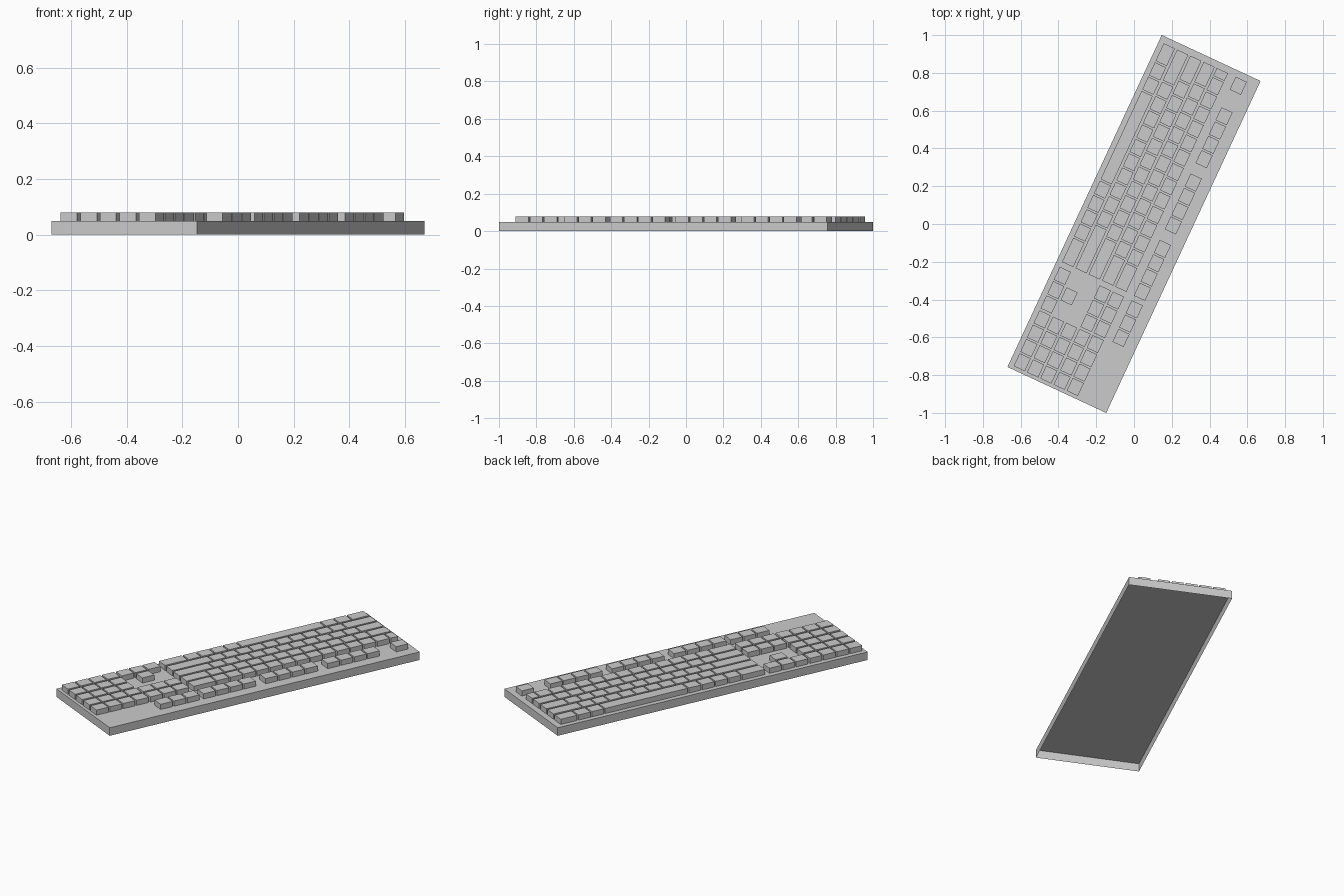
import bpy, bmesh
from math import radians
from mathutils import Matrix

if "Cube" in bpy.data.objects:
    bpy.data.objects.remove(bpy.data.objects["Cube"])

TURN = Matrix.Rotation(radians(245.06), 4, 'Z')
BASE_TOP, KEY_TOP = 0.048, 0.079
U = 0.0835                      # key pitch along a row
GAP, DEPTH = 0.0085, 0.065      # gap between keys, key depth
ROWS = [-0.228, -0.150, -0.073, 0.005, 0.082]
FUNCTION_ROW = 0.192
LEFT, RIGHT = -0.938, 0.347     # ends of the main key block


def add_box(bm, x0, x1, y0, y1, z0, z1):
    """Box without its hidden underside."""
    m = Matrix.Translation(((x0 + x1) / 2, (y0 + y1) / 2, (z0 + z1) / 2)) \
        @ Matrix.Diagonal((x1 - x0, y1 - y0, z1 - z0, 1))
    verts = bmesh.ops.create_cube(bm, size=1, matrix=m)['verts']
    faces = {f for v in verts for f in v.link_faces}
    under = [f for f in faces if f.calc_center_median().z < z0 + 1e-5]
    bmesh.ops.delete(bm, geom=under, context='FACES_ONLY')


def finish(bm, name):
    bmesh.ops.transform(bm, matrix=TURN, verts=bm.verts)
    mesh = bpy.data.meshes.new(name)
    bm.to_mesh(mesh)
    bm.free()
    bpy.context.collection.objects.link(bpy.data.objects.new(name, mesh))


def key_row(bm, start, y, widths):
    """Row of keys from the left edge; widths are in key units."""
    x = start
    for w in widths:
        add_box(bm, x + GAP / 2, x + w * U - GAP / 2,
                y - DEPTH / 2, y + DEPTH / 2, BASE_TOP, KEY_TOP)
        x += w * U


def fill(widths):
    """Close a main row with a last key that reaches the right end."""
    return widths + [(RIGHT - LEFT) / U - sum(widths)]


# Hollow tray, open underneath
bm = bmesh.new()
add_box(bm, -0.969, 0.969, -0.2885, 0.2885, 0, BASE_TOP)
finish(bm, "keyboard_case")

# Main typing block, front row to back row
bm = bmesh.new()
main = [[1.33, 1, 1, 6.27] + [1] * 4,
        [2.25] + [1] * 10,
        [1.75] + [1] * 11,
        [1.5] + [1] * 12,
        [0.64] + [1] * 13]
for y, widths in zip(ROWS, main):
    key_row(bm, LEFT, y, fill(widths))
finish(bm, "main_keys")

# Escape key and three groups of function keys
bm = bmesh.new()
key_row(bm, LEFT, FUNCTION_ROW, [1])
for start in (-0.760, -0.373, 0.0145):
    key_row(bm, start, FUNCTION_ROW, [1] * 4)
finish(bm, "function_keys")

# Navigation and arrow keys
bm = bmesh.new()
NAV = 0.367
for y in (FUNCTION_ROW, ROWS[4], ROWS[3], ROWS[0]):
    key_row(bm, NAV, y, [1] * 3)
key_row(bm, NAV + U, ROWS[1], [1])
finish(bm, "navigation_keys")

# Number pad
bm = bmesh.new()
for y in ROWS:
    key_row(bm, 0.621, y, [1] * 4)
finish(bm, "number_pad_keys")
